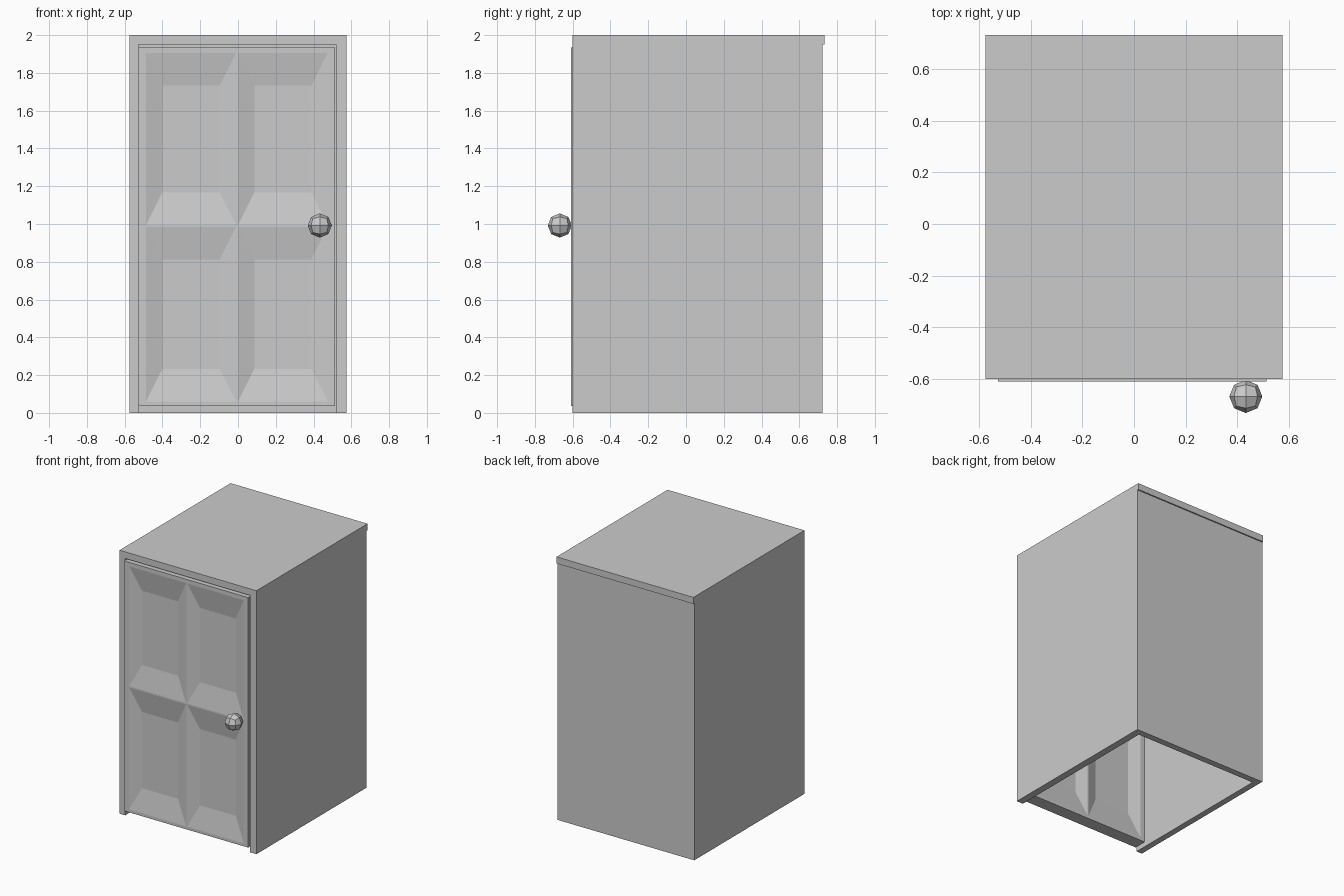
import bpy, bmesh
from mathutils import Vector

if "Cube" in bpy.data.objects:
    bpy.data.objects.remove(bpy.data.objects["Cube"])


def make_object(name, bm, location=(0, 0, 0)):
    bmesh.ops.recalc_face_normals(bm, faces=bm.faces)
    mesh = bpy.data.meshes.new(name)
    bm.to_mesh(mesh)
    bm.free()
    obj = bpy.data.objects.new(name, mesh)
    obj.location = location
    bpy.context.collection.objects.link(obj)
    return obj


def box(name, lo, hi):
    lo, hi = Vector(lo), Vector(hi)
    bm = bmesh.new()
    bmesh.ops.create_cube(bm, size=1)
    bmesh.ops.scale(bm, vec=hi - lo, verts=bm.verts)
    return make_object(name, bm, (lo + hi) / 2)


# Hollow casing, open at the bottom
FRONT, BACK = -0.60, 0.722
box("left_wall", (-0.575, FRONT, 0), (-0.527, BACK, 1.95))
box("right_wall", (0.52, FRONT, 0), (0.575, BACK, 1.95))
box("back_wall", (-0.527, BACK - 0.05, 0), (0.52, BACK, 1.95))
box("top_slab", (-0.575, FRONT, 1.95), (0.575, 0.732, 2.0))

# Door: half thickness sheet with four sunken panels, mirrored to the inside
xs = [-0.526, -0.487, -0.01, 0.0, 0.475, 0.513]
zs = [0.037, 0.06, 0.985, 0.995, 1.905, 1.935]
half, depth = 0.05, 0.03
bm = bmesh.new()
grid = [[bm.verts.new((x, -half, z)) for z in zs] for x in xs]
panels = []
for i in range(5):
    for j in range(5):
        face = bm.faces.new((grid[i][j], grid[i + 1][j],
                             grid[i + 1][j + 1], grid[i][j + 1]))
        if i in (1, 3) and j in (1, 3):
            panels.append(face)
outline = [e for e in bm.edges if e.is_boundary]

# Sloped edges around each panel floor
for face in panels:
    centre = face.calc_center_median()
    bmesh.ops.inset_individual(bm, faces=[face], thickness=0.05)
    corners = [(xs[1], xs[2]) if centre.x < 0 else (xs[3], xs[4]),
               (zs[1], zs[2]) if centre.z < 1 else (zs[3], zs[4])]
    for v in face.verts:
        v.co.x = corners[0][0] + 0.087 if v.co.x < centre.x else corners[0][1] - 0.087
        v.co.z = corners[1][0] + 0.173 if v.co.z < centre.z else corners[1][1] - 0.173
        v.co.y = -half + depth

# Door rim back to the mirror plane
rim = bmesh.ops.extrude_edge_only(bm, edges=outline)
for v in (g for g in rim["geom"] if isinstance(g, bmesh.types.BMVert)):
    v.co.y = 0
door = make_object("door", bm, (0, -0.56, 0))
mirror = door.modifiers.new("inside_face", "MIRROR")
mirror.use_axis = (False, True, False)

# Faceted round knob
bm = bmesh.new()
bmesh.ops.create_cube(bm, size=1)
bmesh.ops.subdivide_edges(bm, edges=bm.edges, cuts=1, use_grid_fill=True)
for v in bm.verts:
    v.co = v.co.normalized() * 0.064
make_object("door_knob", bm, (0.433, -0.668, 0.992))
